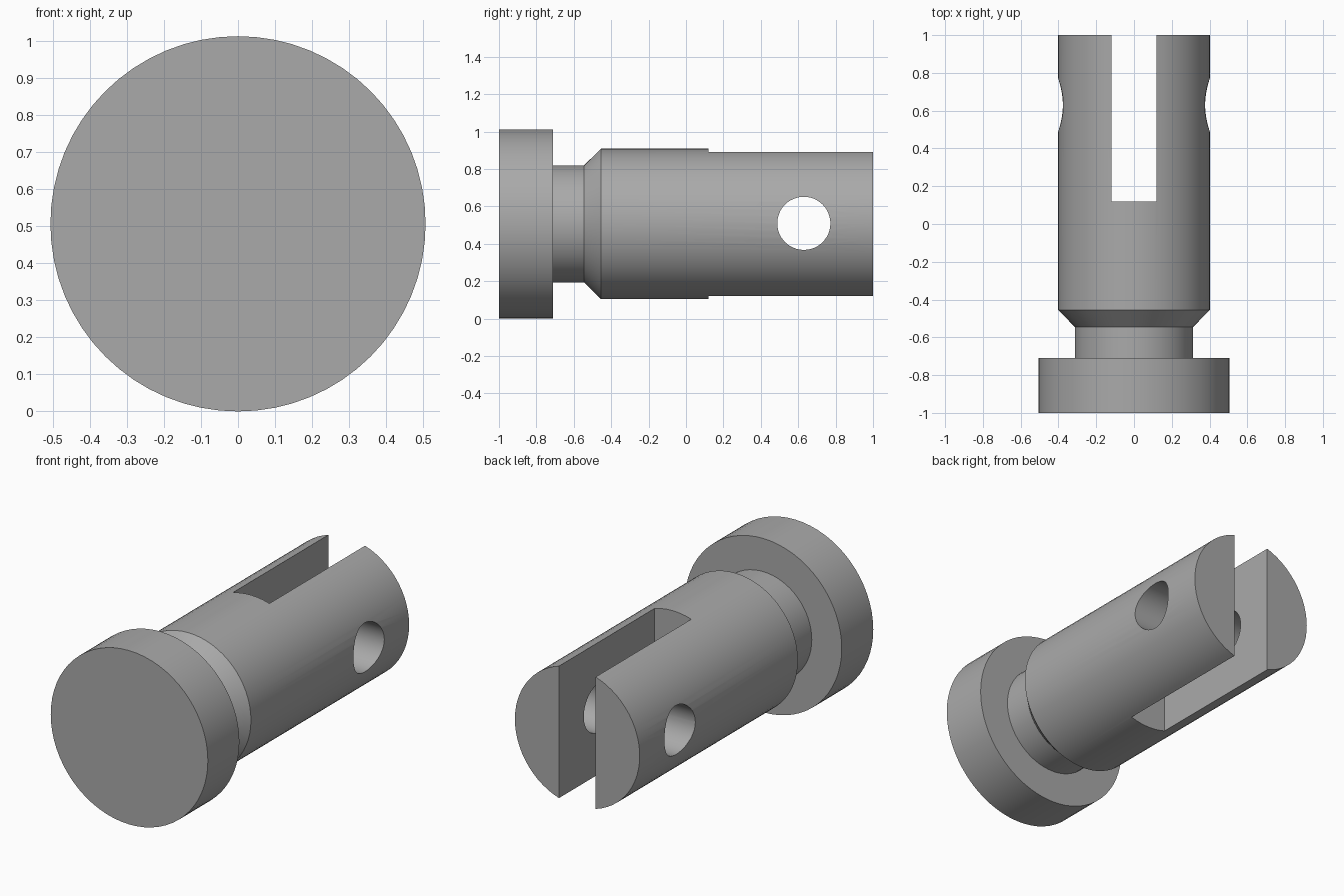
import bpy
import bmesh
from math import pi, radians
from mathutils import Matrix, Vector

default = bpy.data.objects.get("Cube")
if default:
    bpy.data.objects.remove(default, do_unlink=True)

HEAD_R, NECK_R, BODY_R = 0.506, 0.313, 0.402
AXIS_Z = HEAD_R

steel = bpy.data.materials.new("plain grey steel")
GREY = (0.4, 0.4, 0.4, 1)
steel.diffuse_color = GREY
steel.use_nodes = True
steel.node_tree.nodes["Principled BSDF"].inputs["Base Color"].default_value = GREY


def make_object(name, bm):
    bmesh.ops.recalc_face_normals(bm, faces=bm.faces)
    mesh = bpy.data.meshes.new(name)
    bm.to_mesh(mesh)
    bm.free()
    mesh.materials.append(steel)
    obj = bpy.data.objects.new(name, mesh)
    bpy.context.collection.objects.link(obj)
    return obj


def lathe(name, profile, steps=64):
    """Spin (radius, y) points around the pin's long axis."""
    bm = bmesh.new()
    verts = [bm.verts.new((0, y, AXIS_Z + r)) for r, y in profile]
    edges = [bm.edges.new(pair) for pair in zip(verts, verts[1:])]
    bmesh.ops.spin(bm, geom=verts + edges, cent=(0, 0, AXIS_Z), axis=(0, 1, 0),
                   angle=2 * pi, steps=steps, use_merge=True)
    bmesh.ops.remove_doubles(bm, verts=bm.verts, dist=1e-5)
    # Flat end caps
    bmesh.ops.dissolve_limit(bm, angle_limit=radians(0.5), verts=bm.verts, edges=bm.edges)
    return make_object(name, bm)


def cut(target, cutter):
    mod = target.modifiers.new(cutter.name, "BOOLEAN")
    mod.operation = "DIFFERENCE"
    mod.solver = "EXACT"
    mod.object = cutter
    cutter.hide_render = True
    cutter.hide_set(True)


# Pin: wide head, narrow neck, chamfered shoulder and long body
pin = lathe("clevis_pin", [
    (0, -1), (HEAD_R, -1), (HEAD_R, -0.71), (NECK_R, -0.71),
    (NECK_R, -0.545), (BODY_R, -0.455), (BODY_R, 1), (0, 1)])

# Slot open at the back end
bm = bmesh.new()
bmesh.ops.create_cube(bm, size=1, matrix=Matrix.Translation((0, 0.62, AXIS_Z))
                      @ Matrix.Diagonal(Vector((0.236, 1, 1.2, 1))))
slot = make_object("slot_cutter", bm)

# Cross hole through both prongs
bm = bmesh.new()
bmesh.ops.create_cone(bm, cap_ends=True, segments=48, radius1=0.142, radius2=0.142, depth=1.2,
                      matrix=Matrix.Translation((0, 0.63, AXIS_Z + 0.003))
                      @ Matrix.Rotation(pi / 2, 4, "Y"))
hole = make_object("cross_hole_cutter", bm)

for cutter in (slot, hole):
    cut(pin, cutter)

# Bake the cuts, then shade the round walls smooth
bpy.context.view_layer.objects.active = pin
pin.select_set(True)
for mod in list(pin.modifiers):
    bpy.ops.object.modifier_apply(modifier=mod.name)
for cutter in (slot, hole):
    bpy.data.objects.remove(cutter, do_unlink=True)
bpy.ops.object.shade_smooth_by_angle(angle=radians(30))
